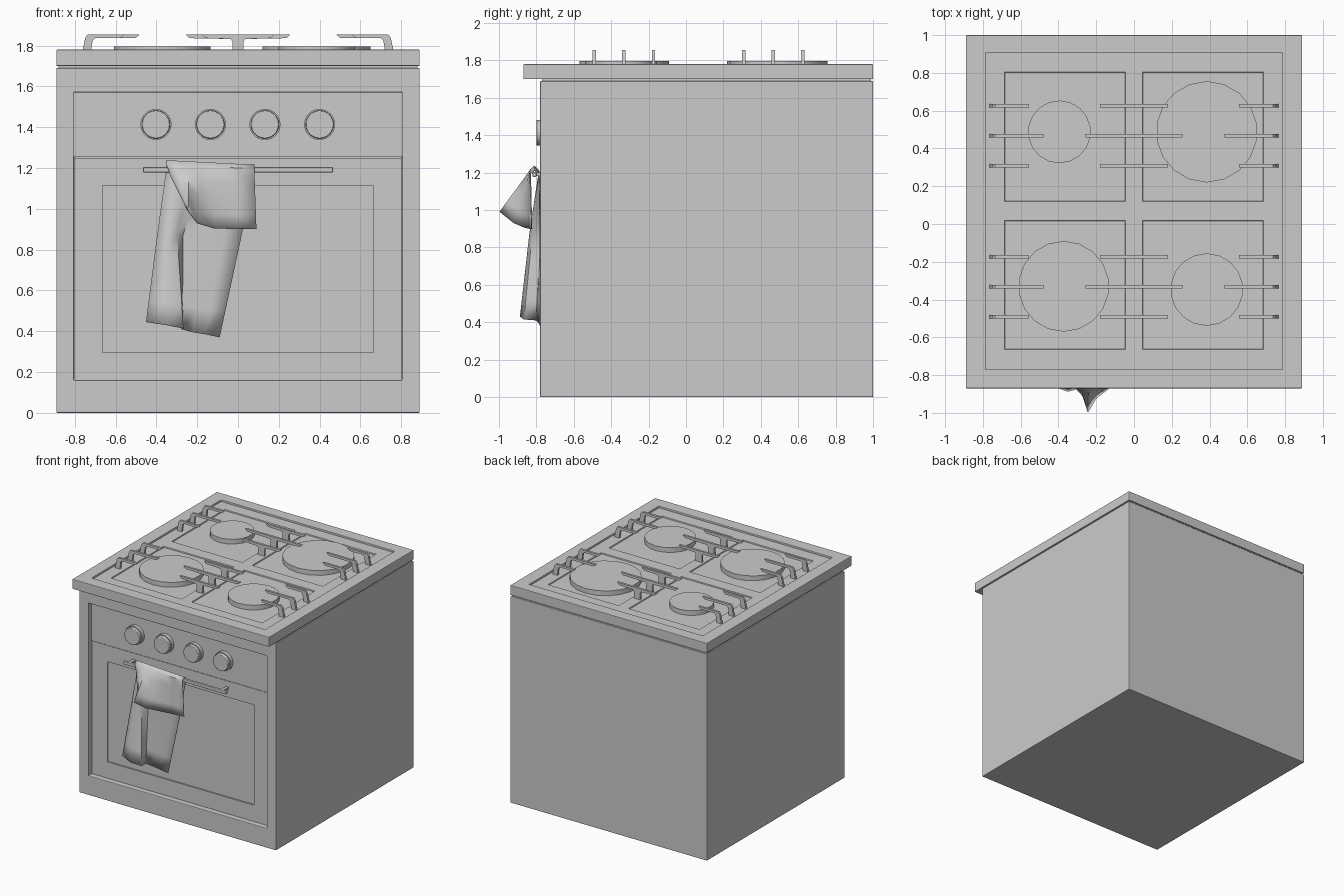
import bpy, bmesh, math
from mathutils import Vector, Matrix

if "Cube" in bpy.data.objects:
    bpy.data.objects.remove(bpy.data.objects["Cube"])


def finish(name, bm, smooth=False, bevel=0.0):
    bmesh.ops.recalc_face_normals(bm, faces=bm.faces)
    me = bpy.data.meshes.new(name)
    bm.to_mesh(me)
    bm.free()
    ob = bpy.data.objects.new(name, me)
    bpy.context.collection.objects.link(ob)
    if bevel:
        m = ob.modifiers.new("edge", 'BEVEL')
        m.width, m.segments, m.limit_method = bevel, 2, 'ANGLE'
    if smooth:
        bpy.ops.object.select_all(action='DESELECT')
        ob.select_set(True)
        bpy.context.view_layer.objects.active = ob
        bpy.ops.object.shade_smooth_by_angle(angle=math.radians(40))
    return ob


def box_bm(lo, hi):
    bm = bmesh.new()
    bmesh.ops.create_cube(bm, size=1)
    lo, hi = Vector(lo), Vector(hi)
    for v in bm.verts:
        v.co = Vector([lo[i] + (v.co[i] + 0.5) * (hi[i] - lo[i]) for i in range(3)])
    bm.normal_update()
    return bm


def recess(bm, normal, a, b, lo, hi, depth):
    """Sink a rectangle (axes a, b) into the outermost face along normal."""
    n = Vector(normal)
    face = max(bm.faces, key=lambda f: f.calc_center_median().dot(n))
    bmesh.ops.inset_individual(bm, faces=[face], thickness=0.03)
    c = face.calc_center_median()
    for v in face.verts:
        for k, ax in enumerate((a, b)):
            v.co[ax] = lo[k] if v.co[ax] < c[ax] else hi[k]
    bm.normal_update()
    bmesh.ops.inset_individual(bm, faces=[face], thickness=0.0, depth=-depth)
    return face


def cylinder(name, loc, r1, r2, h, sides, axis='Z', bevel=0.0):
    bm = bmesh.new()
    rot = {'Z': Matrix(), 'Y': Matrix.Rotation(math.pi / 2, 4, 'X'),
           'X': Matrix.Rotation(math.pi / 2, 4, 'Y')}[axis]
    bmesh.ops.create_cone(bm, cap_ends=True, segments=sides, radius1=r1, radius2=r2,
                          depth=h, matrix=Matrix.Translation(loc) @ rot)
    return finish(name, bm, True, bevel)


def bar(name, profile, y, w):
    """Extrude an (x, z) profile along y."""
    bm = bmesh.new()
    f = bm.faces.new([bm.verts.new((x, y - w / 2, z)) for x, z in profile])
    r = bmesh.ops.extrude_face_region(bm, geom=[f])
    bmesh.ops.translate(bm, vec=(0, w, 0),
                        verts=[v for v in r['geom'] if isinstance(v, bmesh.types.BMVert)])
    return finish(name, bm)


# Cabinet with front opening
bm = box_bm((-0.89, -0.78, 0), (0.89, 1.0, 1.69))
recess(bm, (0, -1, 0), 0, 2, (-0.805, 0.16), (0.805, 1.57), 0.08)
finish("cabinet", bm, bevel=0.005)

# Control panel and oven door with sunken window
finish("control_panel", box_bm((-0.805, -0.745, 1.253), (0.805, -0.70, 1.57)))
bm = box_bm((-0.803, -0.74, 0.162), (0.803, -0.70, 1.248))
recess(bm, (0, -1, 0), 0, 2, (-0.665, 0.295), (0.665, 1.115), 0.012)
finish("oven_door", bm)

# Cooktop slab, open in the middle, over a narrow neck
finish("cooktop_neck", box_bm((-0.88, -0.77, 1.685), (0.88, 0.99, 1.705)))
bm = box_bm((-0.89, -0.87, 1.70), (0.89, 1.0, 1.78))
f = recess(bm, (0, 0, 1), 0, 1, (-0.785, -0.77), (0.785, 0.905), 0.025)
bm.faces.remove(f)
finish("cooktop", bm, bevel=0.004)

# Hob surface with four shallow wells
bm = bmesh.new()
xs = (-0.785, -0.685, -0.045, 0.045, 0.685, 0.785)
ys = (-0.77, -0.665, 0.018, 0.12, 0.805, 0.905)
g = [[bm.verts.new((x, y, 1.765)) for y in ys] for x in xs]
wells = []
for i in range(5):
    for j in range(5):
        f = bm.faces.new((g[i][j], g[i + 1][j], g[i + 1][j + 1], g[i][j + 1]))
        if i in (1, 3) and j in (1, 3):
            wells.append(f)
bm.normal_update()
bmesh.ops.inset_individual(bm, faces=wells, thickness=0.004, depth=-0.008)
finish("hob_surface", bm)

# Burners
for n, (x, y, r) in enumerate(((-0.395, 0.488, 0.166), (0.385, 0.488, 0.268),
                               (-0.372, -0.33, 0.24), (0.385, -0.347, 0.192))):
    cylinder(f"burner_{n + 1}", (x, y, 1.775), r, r, 0.042, 18)

# Pan supports: mirrored side fingers and central T bars
for row, yc in enumerate((-0.332, 0.467)):
    for k in (-1, 0, 1):
        y = yc + k * 0.158
        tip, half = (0.48, 0.257) if k == 0 else (0.555, 0.18)
        prof = [(0.765, 1.76), (0.748, 1.84), (0.735, 1.855), (tip, 1.855),
                (tip + 0.022, 1.836), (0.70, 1.836), (0.712, 1.825), (0.722, 1.76)]
        for side, s in (("left", -1), ("right", 1)):
            bar(f"pan_support_{side}_{row}_{k + 1}", [(s * x, z) for x, z in prof], y, 0.018)
        h = [(half, 1.855), (half - 0.02, 1.836), (0.035, 1.832), (0.028, 1.82), (0.028, 1.76)]
        bar(f"pan_support_centre_{row}_{k + 1}",
            h + [(-x, z) for x, z in reversed(h)], y, 0.018)

# Control knobs: collar and cap
for n, x in enumerate((-0.402, -0.135, 0.132, 0.4)):
    cylinder(f"knob_collar_{n + 1}", (x, -0.755, 1.413), 0.076, 0.076, 0.04, 32, 'Y')
    cylinder(f"knob_{n + 1}", (x, -0.777, 1.413), 0.07, 0.068, 0.046, 32, 'Y', 0.004)

# Door handle with two brackets
finish("door_handle", box_bm((-0.465, -0.82, 1.178), (0.465, -0.80, 1.204)), bevel=0.004)
for side, s in (("left", -1), ("right", 1)):
    finish(f"handle_bracket_{side}",
           box_bm((s * 0.42 - 0.012, -0.805, 1.182), (s * 0.42 + 0.012, -0.735, 1.20)))

# Towel: lofted through front hem, over the bar, to the long back hem
X = (0.08, 0.0, -0.1, -0.18, -0.24, -0.29, -0.35)
rows = [
    [(0.09, -0.825, 0.90), (0.0, -0.835, 0.90), (-0.12, -0.86, 0.905), (-0.2, -0.92, 0.93),
     (-0.245, -0.995, 0.99), (-0.27, -0.91, 1.04), (-0.33, -0.84, 1.16)],
    [(x, -0.832, 1.195 + 0.02 * (0.08 - x) / 0.43) for x in X],
    [(x, -0.81, 1.213 + 0.022 * (0.08 - x) / 0.43) for x in X],
    [(x, -0.785, 1.195 + 0.01 * (0.08 - x) / 0.43) for x in X],
    [(0.02, -0.775, 0.88), (-0.07, -0.775, 0.87), (-0.17, -0.78, 0.87), (-0.27, -0.775, 0.87),
     (-0.30, -0.82, 0.87), (-0.34, -0.835, 0.87), (-0.395, -0.81, 0.87)],
    [(-0.09, -0.775, 0.37), (-0.16, -0.78, 0.385), (-0.22, -0.785, 0.395), (-0.275, -0.80, 0.41),
     (-0.27, -0.865, 0.415), (-0.35, -0.885, 0.43), (-0.45, -0.85, 0.445)],
]
bm = bmesh.new()
grid = []
for r0, r1 in zip(rows, rows[1:]):
    for t in (0, 0.25, 0.5, 0.75):
        grid.append([bm.verts.new(Vector(a).lerp(Vector(b), t)) for a, b in zip(r0, r1)])
grid.append([bm.verts.new(p) for p in rows[-1]])
for r0, r1 in zip(grid, grid[1:]):
    for i in range(len(r0) - 1):
        bm.faces.new((r0[i], r0[i + 1], r1[i + 1], r1[i]))
towel = finish("towel", bm, True)
m = towel.modifiers.new("thickness", 'SOLIDIFY')
m.thickness, m.offset = 0.006, 0
